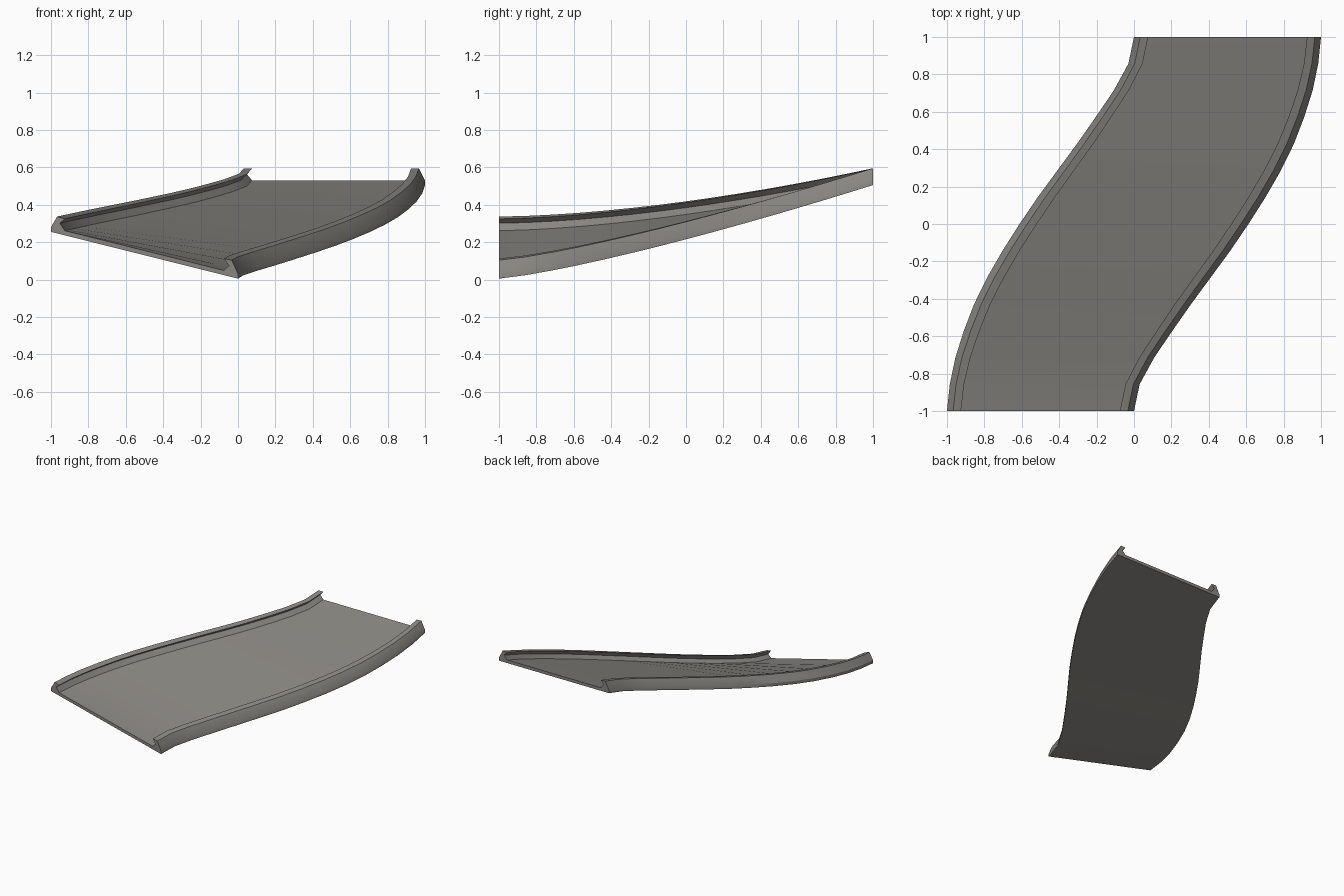
import bpy, bmesh, math

if "Cube" in bpy.data.objects:
    bpy.data.objects.remove(bpy.data.objects["Cube"])

# Material
grey = bpy.data.materials.new("warm grey")
grey.diffuse_color = (0.25, 0.24, 0.22, 1)
grey.use_nodes = True
grey.node_tree.nodes["Principled BSDF"].inputs["Base Color"].default_value = grey.diffuse_color

# Plan curve of the right edge, front to back; the left edge is its point reflection
edge = [0, .03, .108, .205, .305, .41, .515, .612,
        .703, .785, .855, .91, .955, .985, 1.0]
N = len(edge) - 1

# Cross-section of the left half: (share of width, height); floor, undercut lip, outer bevel
half = [(0, 0), (0, .025), (.033, .09), (.075, .088), (.048, .058), (.075, .025)]
profile = half + [(1 - u, h) for u, h in reversed(half)]

bm = bmesh.new()
rings = []
for i in range(N + 1):
    s = i / N
    y = -1 + 2 * s
    xr, xl = edge[i], -edge[N - i]
    # banked at the front, level at the back
    zl = .255 + .25 * s ** 1.7
    zr = .005 + .50 * s ** 1.25
    rings.append([bm.verts.new((xl + (xr - xl) * u, y, zl + (zr - zl) * u + h))
                  for u, h in profile])

# Skin between sections, then the two end caps
P = len(profile)
for a, b in zip(rings, rings[1:]):
    for k in range(P):
        m = (k + 1) % P
        bm.faces.new((a[k], a[m], b[m], b[k]))
bm.faces.new(rings[0])
bm.faces.new(list(reversed(rings[-1])))
bmesh.ops.recalc_face_normals(bm, faces=bm.faces[:])

mesh = bpy.data.meshes.new("banked_track")
bm.to_mesh(mesh)
bm.free()
mesh.materials.append(grey)
track = bpy.data.objects.new("banked_track", mesh)
bpy.context.collection.objects.link(track)
bpy.context.view_layer.objects.active = track
track.select_set(True)
bpy.ops.object.shade_smooth_by_angle(angle=math.radians(30))
